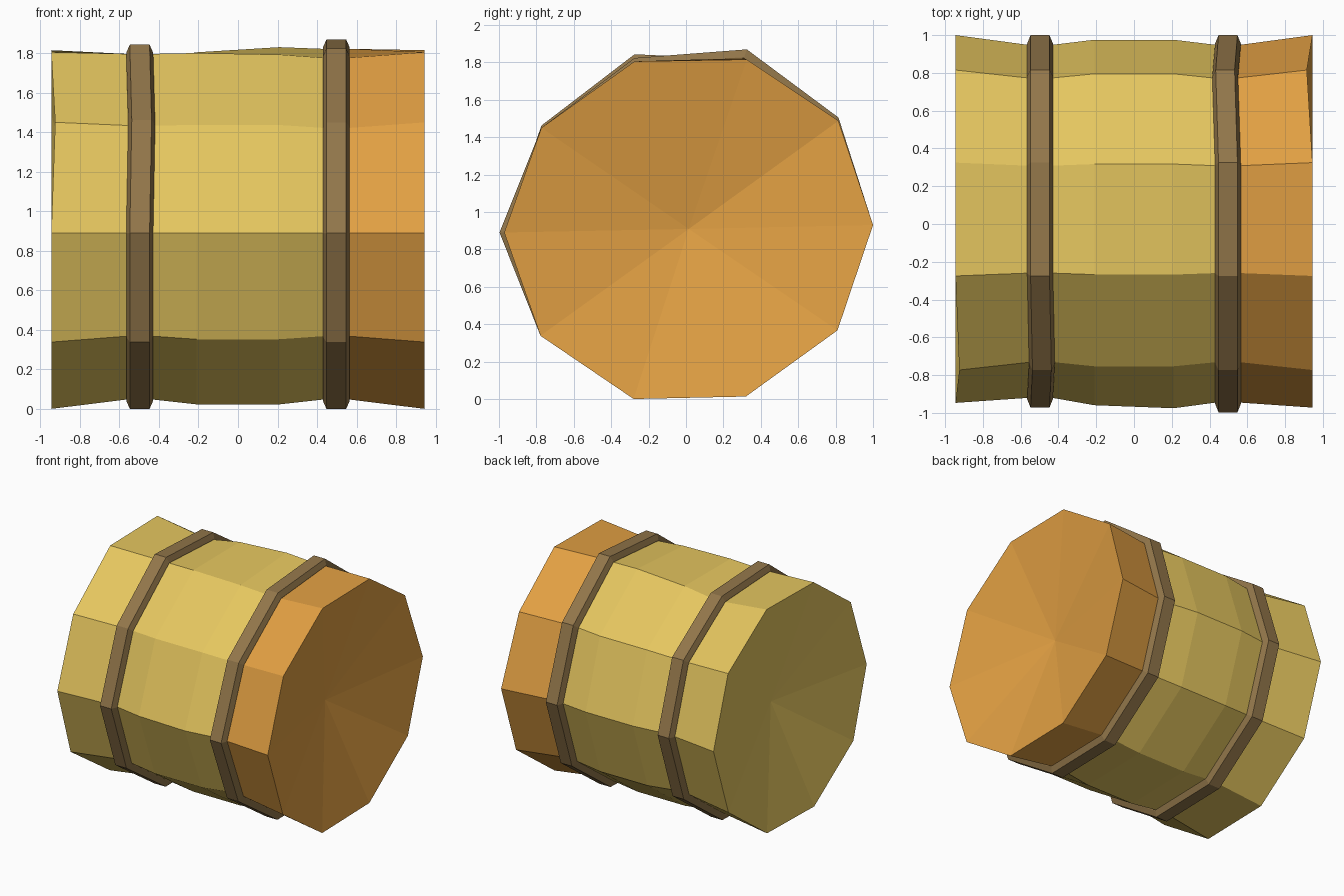
import bpy, bmesh

if "Cube" in bpy.data.objects:
    bpy.data.objects.remove(bpy.data.objects["Cube"])


def srgb(r, g, b):
    def f(c):
        c /= 255
        return c / 12.92 if c < 0.04 else ((c + 0.055) / 1.055) ** 2.4
    return (f(r), f(g), f(b), 1)


def material(name, col):
    m = bpy.data.materials.new(name)
    m.diffuse_color = col
    m.use_nodes = True
    m.node_tree.nodes["Principled BSDF"].inputs["Base Color"].default_value = m.diffuse_color
    return m


yellow = material("yellow", srgb(229, 198, 95))
orange = material("orange", srgb(226, 160, 67))
brown = material("brown", srgb(146, 118, 74))

# Hand-cut ten-sided outline (y, z), scaled about the barrel axis
CY, CZ = 0.015, 0.909
RING = [(1.0, .93), (.815, 1.487), (.325, 1.815), (-.275, 1.805), (-.773, 1.45),
        (-.972, .89), (-.778, .338), (-.28, .0), (.32, .013), (.81, .367)]
N = len(RING)


def ring(bm, x, s, dents={}):
    """One cross-section; dents maps corner number to an (x, y, z) nudge."""
    out = []
    for i, (y, z) in enumerate(RING):
        dx, dy, dz = dents.get(i, (0, 0, 0))
        out.append(bm.verts.new((x + dx, CY + (y - CY) * s + dy, CZ + (z - CZ) * s + dz)))
    return out


def bridge(bm, a, b, mat=0):
    for i in range(N):
        j = (i + 1) % N
        bm.faces.new((a[i], a[j], b[j], b[i])).material_index = mat


def finish(bm, name, mats):
    bmesh.ops.recalc_face_normals(bm, faces=bm.faces)
    me = bpy.data.meshes.new(name)
    bm.to_mesh(me)
    bm.free()
    for m in mats:
        me.materials.append(m)
    ob = bpy.data.objects.new(name, me)
    bpy.context.collection.objects.link(ob)


# Small irregularities where the hoops squeeze the wood
left_dent = {3: (0, 0, .038), 4: (.01, 0, .012)}
right_dent = {1: (-.015, 0, .018), 2: (0, 0, .054), 3: (0, 0, .018), 5: (0, -.025, 0)}

# Barrel body: staves with dished end caps, orange beyond the right hoop
bm = bmesh.new()
stations = [
    (-.945, 1.0, {4: (.02, 0, 0), 5: (0, .025, 0)}),
    (-.565, .948, left_dent),
    (-.43, .948, left_dent),
    (-.21, .975, {2: (0, 0, .012), 3: (0, 0, .018), 5: (0, -.012, 0)}),
    (.21, .975, {2: (0, 0, .038), 3: (0, 0, .01), 5: (0, -.028, 0)}),
    (.43, .948, right_dent),
    (.565, .948, right_dent),
    (.945, 1.0, {1: (-.03, 0, 0)}),
]
rings = [ring(bm, *s) for s in stations]
for k in range(len(rings) - 1):
    bridge(bm, rings[k], rings[k + 1], 1 if k == len(rings) - 2 else 0)
for r, x, mat in ((rings[0], -.765, 0), (rings[-1], .765, 1)):
    c = bm.verts.new((x, CY, CZ))
    for i in range(N):
        bm.faces.new((r[i], r[(i + 1) % N], c)).material_index = mat
finish(bm, "barrel_body", [yellow, orange])

# Hoops: bevelled bands around the waist of each half
for name, x, dent in (("left_hoop", -.4975, left_dent), ("right_hoop", .4975, right_dent)):
    bm = bmesh.new()
    prof = [(-.068, .94), (-.068, .955), (-.05, 1.0), (.05, 1.0), (.068, .955), (.068, .94)]
    rs = [ring(bm, x + dx, s, dent) for dx, s in prof]
    for k in range(len(rs)):
        bridge(bm, rs[k], rs[(k + 1) % len(rs)])
    finish(bm, name, [brown])
